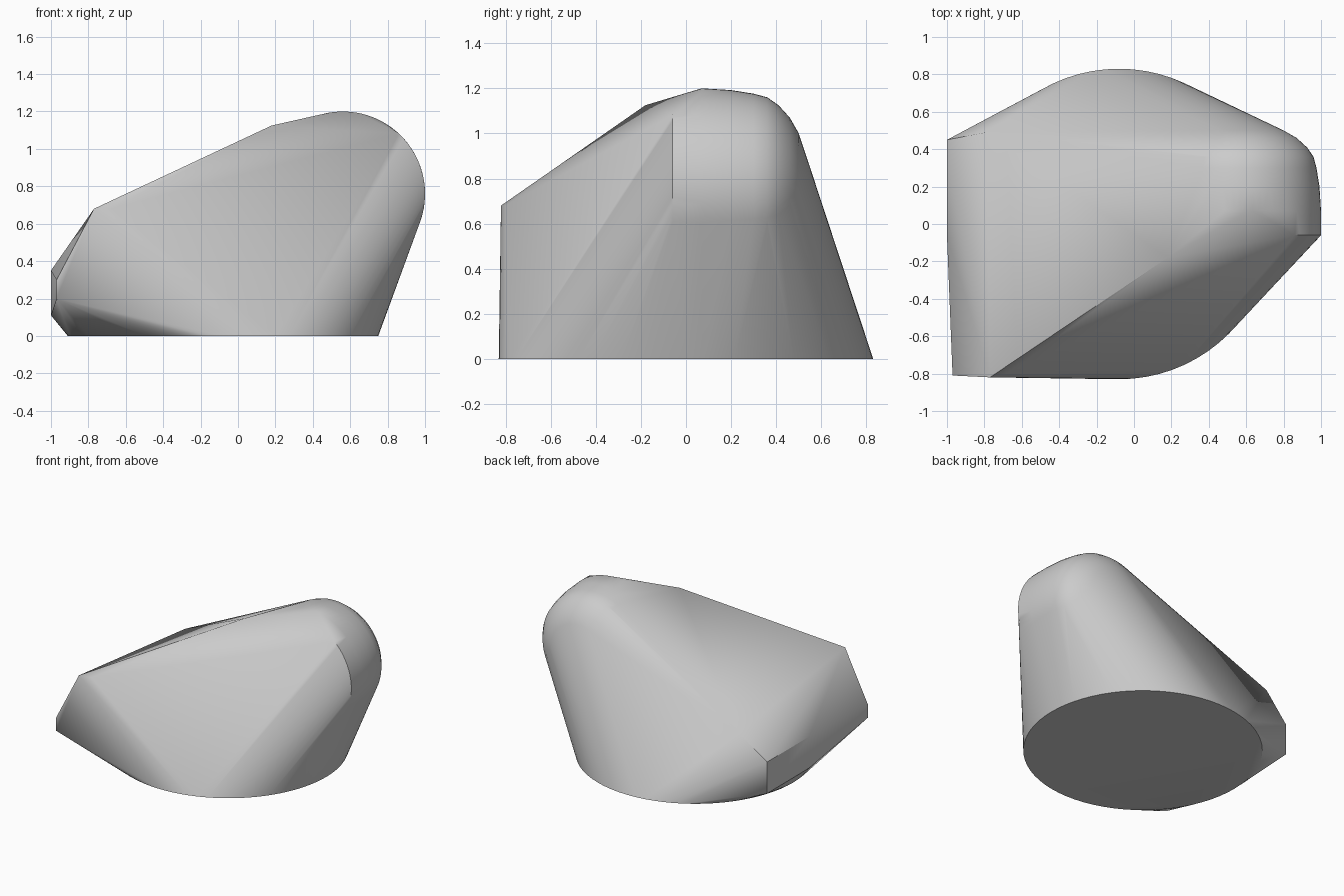
import bpy, bmesh
from math import sin, cos, radians

cube = bpy.data.objects.get("Cube")
if cube:
    bpy.data.objects.remove(cube)

# One plain grey for the whole stone
grey = bpy.data.materials.new("stone grey")
grey.use_nodes = True
colour = (0.6, 0.6, 0.6, 1)
grey.diffuse_color = colour
grey.node_tree.nodes["Principled BSDF"].inputs["Base Color"].default_value = colour


def arc(y, radius, start, end, steps):
    """Upright arc of the rounded head, parallel to the front."""
    angles = [radians(start + (end - start) * i / steps) for i in range(steps + 1)]
    return [(0.56 + radius * cos(a), y, 0.76 + radius * sin(a)) for a in angles]


# Round foot
points = [(-0.08 + 0.83 * cos(radians(a)), 0.83 * sin(radians(a)), 0)
          for a in range(0, 360, 5)]

# Rounded head: sharp front rim, then rings shrinking to the back
points += arc(-0.06, 0.44, -20, 47, 14)
for y, radius in [(0.07, 0.44), (0.2, 0.432), (0.3, 0.416), (0.36, 0.4),
                  (0.41, 0.365), (0.46, 0.31), (0.5, 0.24)]:
    points += arc(y, radius, -25, 150 if y > 0.1 else 100, 32)

# Front shoulder and top ridge
points += [(-0.77, -0.82, 0.68), (-0.68, -0.8, 0.68), (0.18, -0.18, 1.125)]
# Back corner of the sloping top
points += [(-0.79, 0.49, 0.53)]
# Blunt side end
points += [(-1, y, z) for y in (-0.06, 0.45) for z in (0.11, 0.35)]
points += [(-0.97, -0.81, z) for z in (0.2, 0.3)]

# Wrap everything in one convex skin
bm = bmesh.new()
for p in points:
    bm.verts.new(p)
result = bmesh.ops.convex_hull(bm, input=bm.verts)
loose = {v for v in result["geom_interior"] + result["geom_unused"]
         if isinstance(v, bmesh.types.BMVert)}
bmesh.ops.delete(bm, geom=list(loose), context="VERTS")
bmesh.ops.dissolve_limit(bm, angle_limit=radians(0.5), verts=bm.verts, edges=bm.edges)
bmesh.ops.recalc_face_normals(bm, faces=bm.faces)
mesh = bpy.data.meshes.new("stone")
bm.to_mesh(mesh)
bm.free()
mesh.materials.append(grey)

stone = bpy.data.objects.new("stone", mesh)
bpy.context.collection.objects.link(stone)
bpy.context.view_layer.objects.active = stone
stone.select_set(True)
bpy.ops.object.shade_smooth_by_angle(angle=radians(30))
